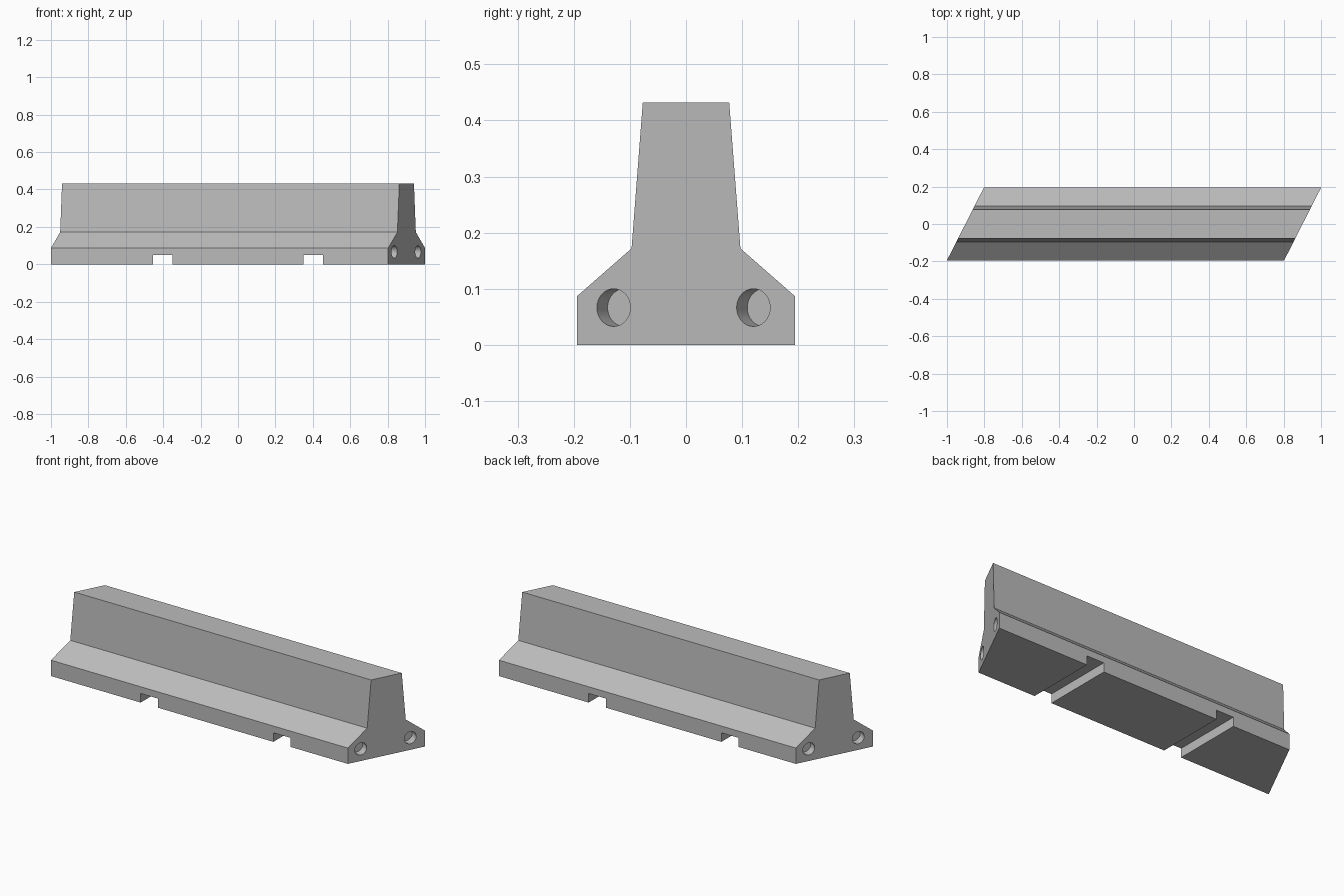
import bpy
import bmesh
from math import atan
from mathutils import Matrix, Vector

if "Cube" in bpy.data.objects:
    bpy.data.objects.remove(bpy.data.objects["Cube"])

SKEW = 0.508        # x shift of the slanted ends per unit of y
HALF_LENGTH = 0.9015

concrete = bpy.data.materials.new("concrete grey")
concrete.use_nodes = True
GREY = (0.5, 0.5, 0.5, 1)
concrete.diffuse_color = GREY
concrete.node_tree.nodes["Principled BSDF"].inputs["Base Color"].default_value = GREY


def make_object(name, bm):
    bmesh.ops.recalc_face_normals(bm, faces=bm.faces)
    mesh = bpy.data.meshes.new(name)
    bm.to_mesh(mesh)
    bm.free()
    mesh.materials.append(concrete)
    obj = bpy.data.objects.new(name, mesh)
    bpy.context.collection.objects.link(obj)
    return obj


# Barrier body: mirrored profile extruded along x, ends skewed in plan
half = [(0.194, 0), (0.194, 0.087), (0.097, 0.172), (0.077, 0.432)]
profile = half + [(-y, z) for y, z in reversed(half)]
bm = bmesh.new()
end = bm.faces.new([bm.verts.new((SKEW * y - HALF_LENGTH, y, z)) for y, z in profile])
extruded = bmesh.ops.extrude_face_region(bm, geom=[end], use_keep_orig=True)["geom"]
bmesh.ops.translate(bm, vec=(2 * HALF_LENGTH, 0, 0),
                    verts=[v for v in extruded if isinstance(v, bmesh.types.BMVert)])
barrier = make_object("concrete_barrier", bm)


def cut(cutter):
    cutter.hide_render = True
    cutter.hide_set(True)
    mod = barrier.modifiers.new(cutter.name, "BOOLEAN")
    mod.operation = "DIFFERENCE"
    mod.solver = "EXACT"
    mod.object = cutter


# Lifting slots through the base, and round sockets square to each end
normal = Vector((1, -SKEW, 0)).normalized()
for side, label in ((1, "left"), (-1, "right")):
    bm = bmesh.new()
    bmesh.ops.create_cube(bm, size=1, matrix=Matrix.Translation((side * 0.403, 0, 0))
                          @ Matrix.Diagonal((0.105, 1, 0.1, 1)))
    cut(make_object(f"{label}_slot_cutter", bm))

    for y, place in ((-0.129, "outer"), (0.12, "inner")):
        centre = Vector((HALF_LENGTH + SKEW * y, y, 0.0665))
        turn = Matrix.Rotation(-atan(SKEW), 4, "Z") @ Matrix.Rotation(1.5707963, 4, "Y")
        bm = bmesh.new()
        bmesh.ops.create_cone(bm, cap_ends=True, segments=32, radius1=0.0335,
                              radius2=0.0335, depth=0.084,
                              matrix=Matrix.Translation(centre) @ turn)
        if side < 0:
            bmesh.ops.rotate(bm, verts=bm.verts, matrix=Matrix.Rotation(3.1415927, 3, "Z"))
        cut(make_object(f"{label}_{place}_socket_cutter", bm))

# Bake the cuts into the body and discard the cutters
bpy.context.view_layer.update()
evaluated = barrier.evaluated_get(bpy.context.evaluated_depsgraph_get())
baked = bpy.data.meshes.new_from_object(evaluated)
cutters = [m.object for m in barrier.modifiers]
barrier.modifiers.clear()
barrier.data = baked
for cutter in cutters:
    bpy.data.objects.remove(cutter)

# Crisp planar faces with smooth socket walls
bpy.context.view_layer.objects.active = barrier
barrier.select_set(True)
bpy.ops.object.shade_smooth_by_angle(angle=0.5)
